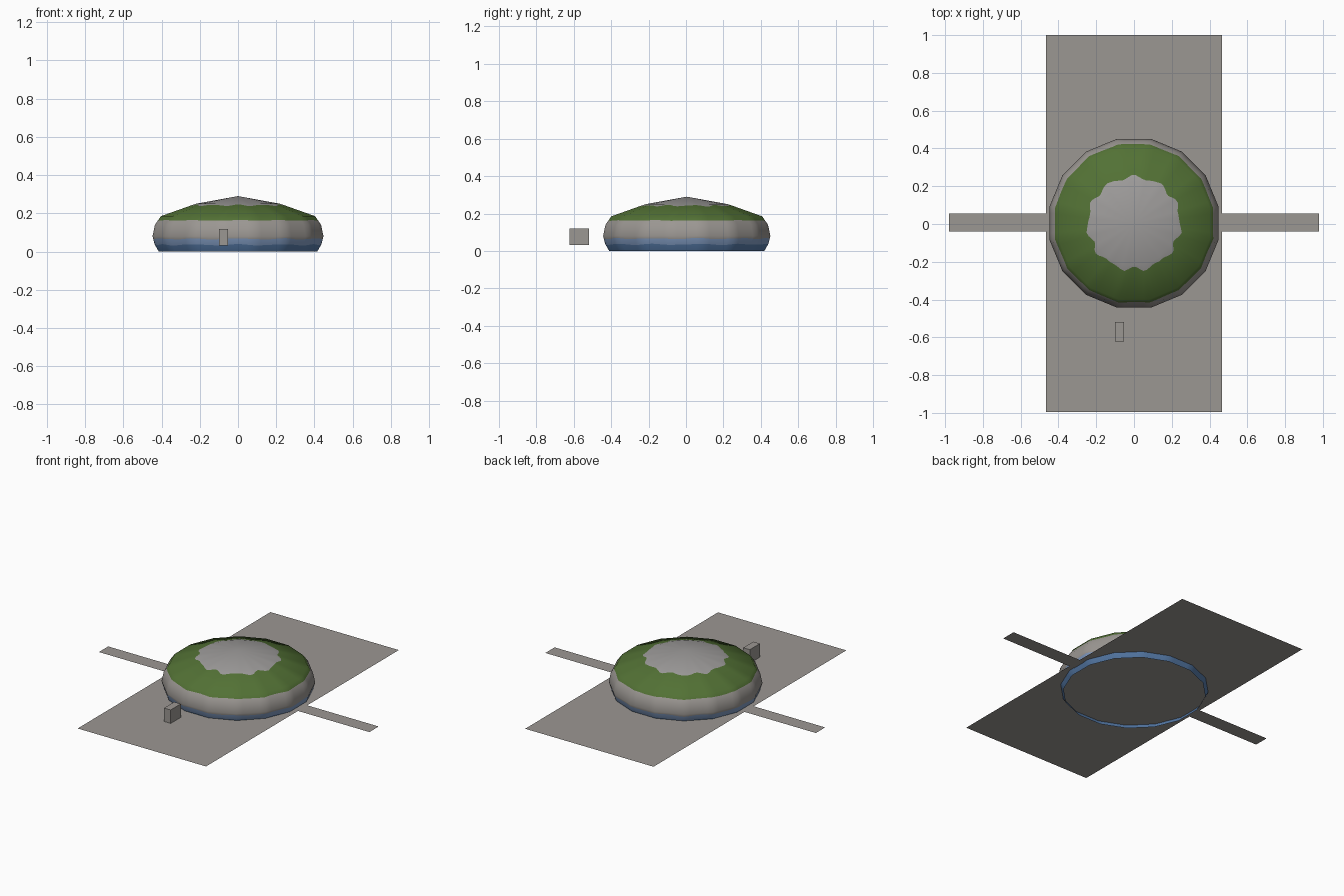
import bpy, bmesh, math

if "Cube" in bpy.data.objects:
    bpy.data.objects.remove(bpy.data.objects["Cube"])

def mat(name, rgb):
    m = bpy.data.materials.new(name)
    m.diffuse_color = (*rgb, 1)
    m.use_nodes = True
    m.node_tree.nodes["Principled BSDF"].inputs["Base Color"].default_value = m.diffuse_color
    return m

grey = mat("stone_grey", (0.33, 0.31, 0.29))
green = mat("grass_green", (0.085, 0.165, 0.035))
blue = mat("water_blue", (0.09, 0.19, 0.38))
pale = mat("pale_blue", (0.22, 0.33, 0.54))
top_grey = mat("summit_grey", (0.34, 0.33, 0.325))

def finish(bm, name, mats):
    me = bpy.data.meshes.new(name)
    bm.to_mesh(me)
    bm.free()
    ob = bpy.data.objects.new(name, me)
    bpy.context.collection.objects.link(ob)
    for m in mats:
        me.materials.append(m)
    return ob

def flat_strip(name, x0, x1, y0, y1, z, m):
    bm = bmesh.new()
    bm.faces.new([bm.verts.new(p) for p in
                  ((x0, y0, z), (x1, y0, z), (x1, y1, z), (x0, y1, z))])
    return finish(bm, name, [m])

# Dome: 16-sided lathe, with extra wavy rings where the colours meet
PROFILE = [(0.0, 0.423), (0.04, 0.446), (0.08, 0.456), (0.14, 0.443),
           (0.185, 0.411), (0.25, 0.225), (0.29, 0.0)]
SIDES, SUB = 16, 5
N = SIDES * SUB

def radius(z):
    for (z0, r0), (z1, r1) in zip(PROFILE, PROFILE[1:]):
        if z <= z1:
            return r0 + (r1 - r0) * (z - z0) / (z1 - z0)
    return 0.0

# (height, wave amplitude, material index of the band above)
RINGS = [(0.0, 0, 0), (0.035, 0.004, 1), (0.066, 0.004, 2), (0.08, 0, 2),
         (0.14, 0, 2), (0.163, 0.002, 3), (0.185, 0, 3), (0.242, 0.005, 4),
         (0.25, 0, 4)]

bm = bmesh.new()
rings = []
for z, amp, _ in RINGS:
    ring = []
    for i in range(N):
        a = 2 * math.pi * (i / N + 0.5 / SIDES)
        h = z + amp * (0.7 * math.sin(11 * a) + 0.3 * math.sin(17 * a + z * 90))
        off = 2 * math.pi * ((i % SUB) / SUB - 0.5) / SIDES
        r = radius(h) * math.cos(math.pi / SIDES) / math.cos(off)
        ring.append(bm.verts.new((r * math.cos(a), r * math.sin(a) + 0.004, h)))
    rings.append(ring)
apex = bm.verts.new((0, 0.004, 0.29))
for k, (_, _, band) in enumerate(RINGS):
    for i in range(N):
        j = (i + 1) % N
        if k + 1 < len(RINGS):
            f = bm.faces.new((rings[k][i], rings[k][j], rings[k + 1][j], rings[k + 1][i]))
        else:
            f = bm.faces.new((rings[k][i], rings[k][j], apex))
        f.material_index = band
        f.smooth = True
finish(bm, "dome_hill", [blue, pale, grey, green, top_grey])

# Thin ground sheet and the narrow strip crossing under it
flat_strip("base_sheet", -0.465, 0.465, -0.995, 1.0, 0.03, grey)
flat_strip("cross_strip", -0.98, 0.98, -0.04, 0.056, 0.028, grey)

# Small block in front of the dome
bm = bmesh.new()
bmesh.ops.create_cube(bm, size=1)
for v in bm.verts:
    v.co = (-0.076 + v.co.x * 0.048, -0.57 + v.co.y * 0.104, 0.075 + v.co.z * 0.088)
finish(bm, "small_block", [grey])
